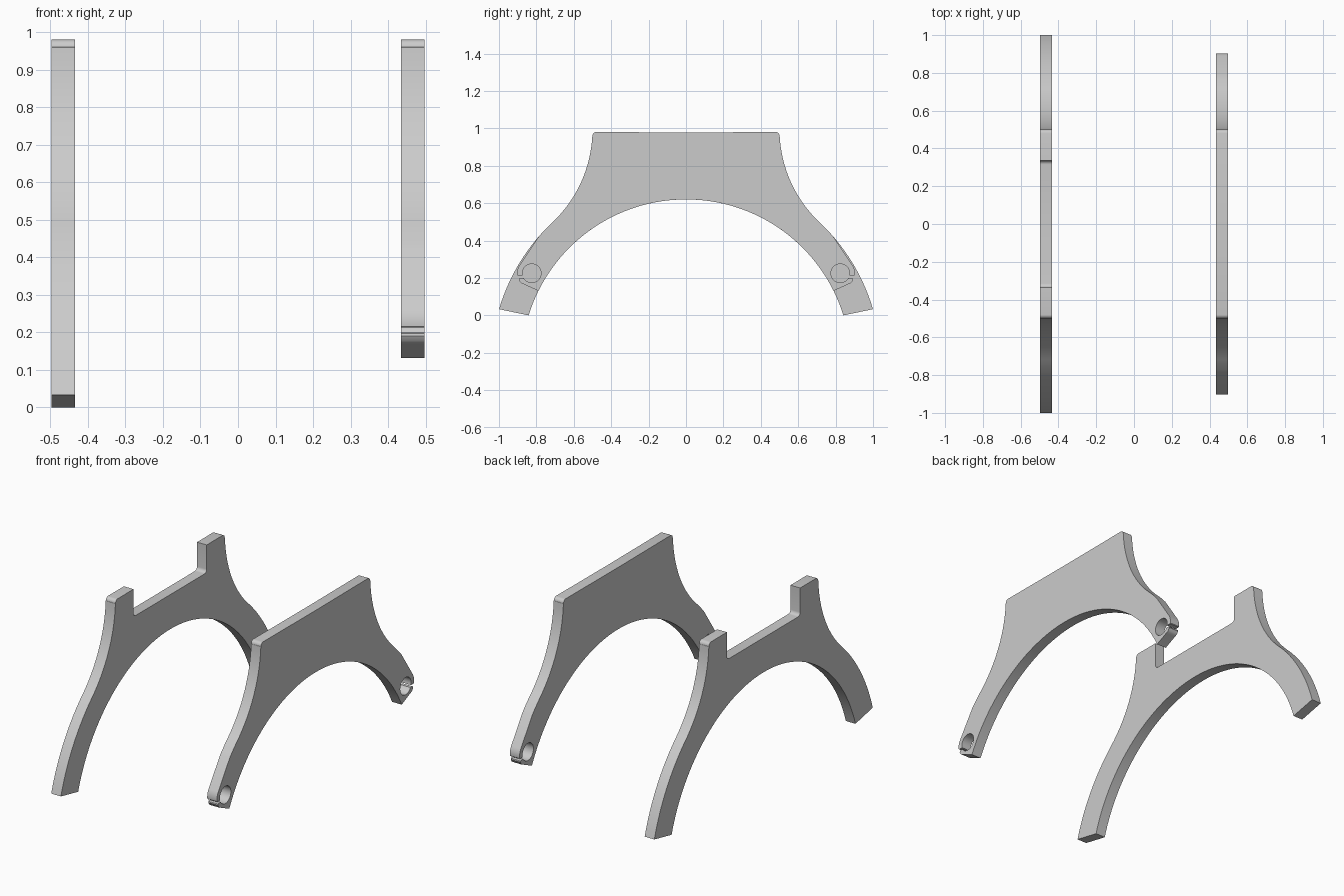
import bpy, bmesh
from math import sin, cos, radians

if "Cube" in bpy.data.objects:
    bpy.data.objects.remove(bpy.data.objects["Cube"])

CENTRE = (0.0, -0.261)      # centre of the arch circles (y, z)
R_IN, R_OUT = 0.881, 1.042


def arc(c, r, a0, a1, n):
    """Points on a circle in the y-z plane, angles in degrees."""
    return [(c[0] + r * cos(radians(a0 + (a1 - a0) * i / n)),
             c[1] + r * sin(radians(a0 + (a1 - a0) * i / n))) for i in range(n + 1)]


def plate(name, half, x0, x1):
    """Mirror a half outline (top centre -> inner apex) and extrude along x."""
    outline = half + [(-y, z) for y, z in reversed(half[1:-1])]
    bm = bmesh.new()
    face = bm.faces.new([bm.verts.new((x0, y, z)) for y, z in outline])
    ext = bmesh.ops.extrude_face_region(bm, geom=[face])
    bmesh.ops.translate(bm, vec=(x1 - x0, 0, 0),
                        verts=[g for g in ext["geom"] if isinstance(g, bmesh.types.BMVert)])
    bmesh.ops.recalc_face_normals(bm, faces=bm.faces)
    mesh = bpy.data.meshes.new(name)
    bm.to_mesh(mesh)
    bm.free()
    ob = bpy.data.objects.new(name, mesh)
    bpy.context.collection.objects.link(ob)
    bpy.ops.object.select_all(action='DESELECT')
    ob.select_set(True)
    bpy.context.view_layer.objects.active = ob
    bpy.ops.object.shade_smooth_by_angle(angle=radians(30))


# Shoulder shared by both plates: rounded top corner and concave flank
shoulder = arc((0.48, 0.96), 0.02, 90, 0, 5) + arc((1.183, 0.994), 0.683, 182.9, 226.7, 16)

# Notched plate with long legs
notch = [(0, 0.82)] + arc((0.315, 0.84), 0.02, 270, 360, 5) + [(0.335, 0.98)]
legs = arc(CENTRE, R_OUT, 46.2, 16.4, 14) + arc(CENTRE, R_IN, 17.23, 90, 32)
plate("notched_arch_plate", notch + shoulder + legs, -0.497, -0.435)

# Solid plate with split clamp holes at the leg ends
HOLE = (0.825, 0.225)
clamp = (arc(CENTRE, R_OUT, 46.2, 41, 4)
         + arc(HOLE, 0.078, 33, -7, 8)                       # boss
         + [(0.899, 0.212)]                                  # upper lip of slit
         + arc(HOLE, 0.05, -15, 330, 36)                     # rod hole
         + [(0.887, 0.200), (0.892, 0.197), (0.893, 0.190),  # lower lip
            (0.886, 0.177), (0.877, 0.170), (0.866, 0.166)]
         + arc(CENTRE, R_IN, 26.4, 90, 32))
plate("clamp_arch_plate", [(0, 0.978)] + shoulder + clamp, 0.435, 0.497)
